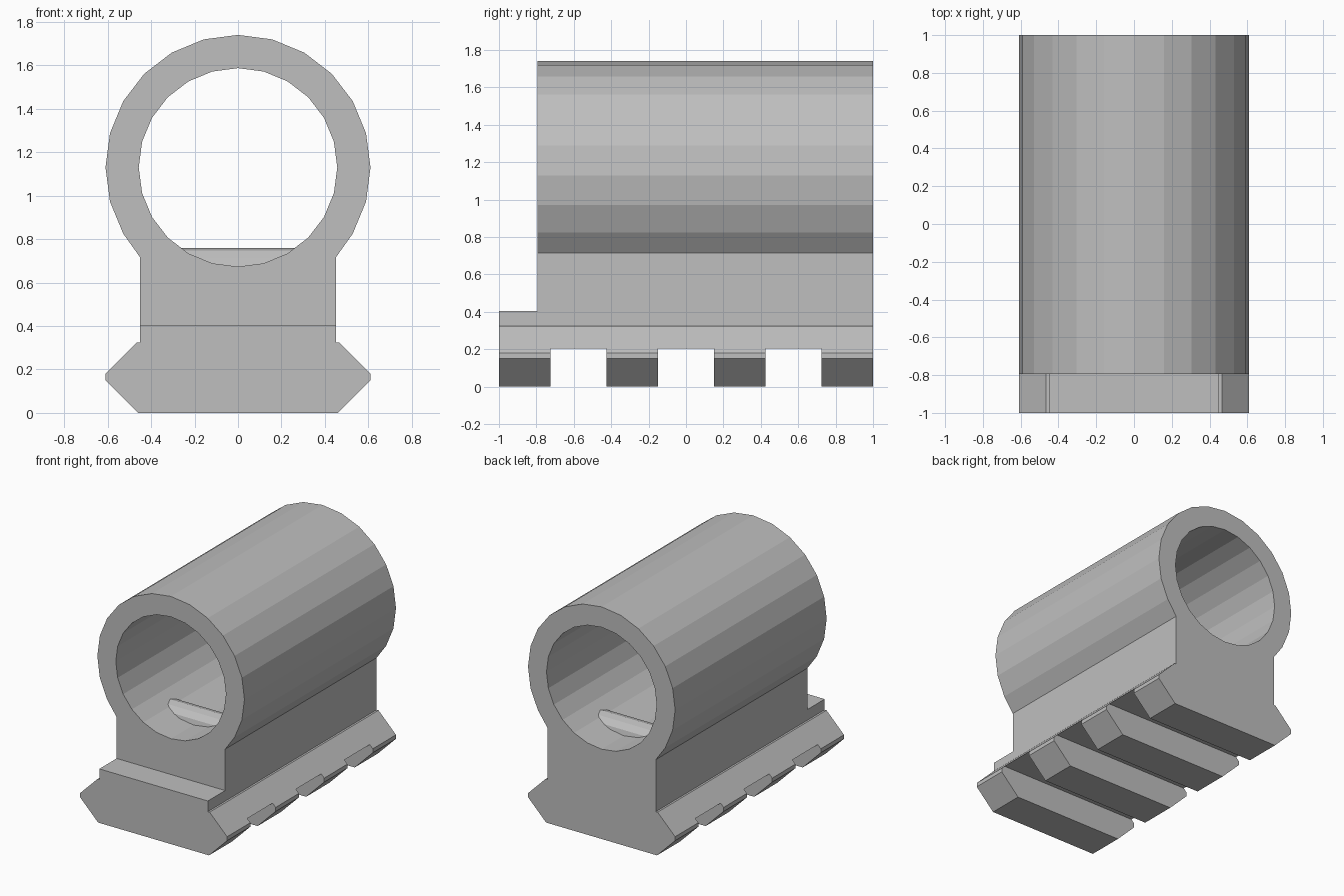
import bpy, bmesh, math

cube = bpy.data.objects.get("Cube")
if cube:
    bpy.data.objects.remove(cube, do_unlink=True)

grey = bpy.data.materials.new("plain grey")
grey.use_nodes = True
colour = (0.52, 0.52, 0.52, 1)
grey.diffuse_color = colour
grey.node_tree.nodes["Principled BSDF"].inputs["Base Color"].default_value = colour

RING_Z, OUTER, BORE, SIDES = 1.13, 0.61, 0.457, 24
NECK = 0.45


def prism(name, outline, y0, y1):
    """Extrude an x-z outline along y."""
    bm = bmesh.new()
    face = bm.faces.new([bm.verts.new((x, y0, z)) for x, z in outline])
    ext = bmesh.ops.extrude_face_region(bm, geom=[face])["geom"]
    verts = [v for v in ext if isinstance(v, bmesh.types.BMVert)]
    bmesh.ops.translate(bm, verts=verts, vec=(0, y1 - y0, 0))
    bmesh.ops.recalc_face_normals(bm, faces=bm.faces)
    mesh = bpy.data.meshes.new(name)
    bm.to_mesh(mesh)
    bm.free()
    mesh.materials.append(grey)
    obj = bpy.data.objects.new(name, mesh)
    bpy.context.collection.objects.link(obj)
    return obj


def arc(radius, first, last):
    """Points clockwise from the top, by step number."""
    step = 2 * math.pi / SIDES
    return [(radius * math.sin(i * step), RING_Z + radius * math.cos(i * step))
            for i in range(first, last + 1)]


def box_outline(w, z0, z1):
    return [(-w, z0), (w, z0), (w, z1), (-w, z1)]


def cut(target, cutter):
    mod = target.modifiers.new(cutter.name, "BOOLEAN")
    mod.operation = "DIFFERENCE"
    mod.solver = "EXACT"
    mod.object = cutter
    cutter.hide_render = True
    cutter.hide_set(True)


# Body: ring, neck and rail clamp in a single outline, mirrored in x
foot = [(NECK, 0.715), (NECK, 0.325), (0.465, 0.325),
        (0.61, 0.18), (0.61, 0.15), (0.46, 0)]
half = arc(OUTER, 1, 8) + foot
outline = [(0, RING_Z + OUTER)] + half + [(-x, z) for x, z in reversed(half)]
body = prism("ring_mount_body", outline, -1, 1)

# Step at the front, round bore, and cross slots under the rail
cut(body, prism("front_step_cutter", box_outline(1, 0.405, 2), -1.2, -0.795))
cut(body, prism("bore_cutter", arc(BORE, 0, SIDES - 1), -1.5, 1.5))
for i, y in enumerate((-0.575, 0, 0.575)):
    cut(body, prism(f"slot_cutter_{i}", box_outline(1, -0.2, 0.205), y - 0.15, y + 0.15))

# Cross pins rising through the floor of the bore
for name, y in (("front_cross_pin", -0.43), ("rear_cross_pin", 0.64)):
    bpy.ops.mesh.primitive_cylinder_add(vertices=12, radius=0.1, depth=0.8,
                                        location=(0, y, 0.66),
                                        rotation=(0, math.pi / 2, 0))
    pin = bpy.context.object
    pin.name = name
    pin.data.materials.append(grey)
